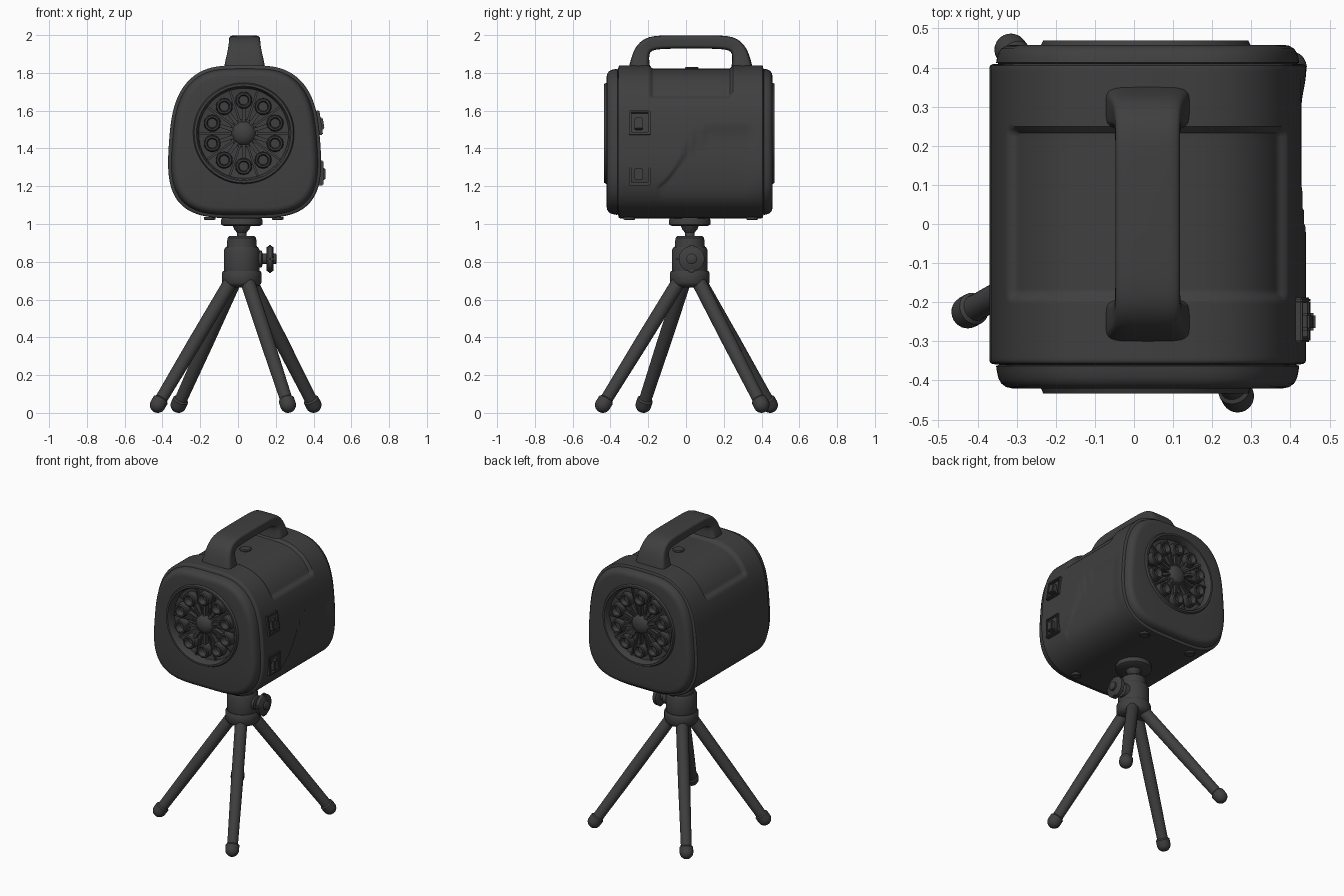
import bpy, bmesh, math
from mathutils import Vector, Matrix

if "Cube" in bpy.data.objects:
    bpy.data.objects.remove(bpy.data.objects["Cube"])

charcoal = bpy.data.materials.new("charcoal plastic")
charcoal.use_nodes = True
COLOUR = (0.05, 0.05, 0.05, 1)
charcoal.diffuse_color = COLOUR
charcoal.node_tree.nodes["Principled BSDF"].inputs["Base Color"].default_value = COLOUR

CX, CZ = 0.035, 1.435              # body axis
NX, NZ = 0.03, 1.48                # nozzle axis
TRIPOD = Vector((0.02, 0.02, 0))


def finish(name, bm, angle=35):
    bmesh.ops.recalc_face_normals(bm, faces=bm.faces)
    mesh = bpy.data.meshes.new(name)
    bm.to_mesh(mesh)
    bm.free()
    ob = bpy.data.objects.new(name, mesh)
    bpy.context.collection.objects.link(ob)
    mesh.materials.append(charcoal)
    bpy.ops.object.select_all(action='DESELECT')
    ob.select_set(True)
    bpy.context.view_layer.objects.active = ob
    bpy.ops.object.shade_smooth_by_angle(angle=math.radians(angle))
    return ob


def loft(name, rings, angle=35):
    """Skin a list of equally sized closed rings and cap both ends."""
    bm = bmesh.new()
    loops = [[bm.verts.new(p) for p in ring] for ring in rings]
    n = len(loops[0])
    for a, b in zip(loops, loops[1:]):
        for i in range(n):
            j = (i + 1) % n
            bm.faces.new((a[i], a[j], b[j], b[i]))
    bm.faces.new(loops[0])
    bm.faces.new(loops[-1])
    return finish(name, bm, angle)


def lathe(name, profile, origin, axis=(0, 0, 1), sides=32):
    """Turn (radius, height) pairs around an axis through origin."""
    turn = Vector(axis).to_track_quat('Z', 'Y')
    steps = [2 * math.pi * i / sides for i in range(sides)]
    return loft(name, [[Vector(origin) + turn @ Vector((r * math.cos(t), r * math.sin(t), h))
                        for t in steps] for r, h in profile])


def box(name, centre, size, bevel=0.006, spin=None):
    bm = bmesh.new()
    bmesh.ops.create_cube(bm, size=1)
    bmesh.ops.scale(bm, vec=size, verts=bm.verts)
    bmesh.ops.bevel(bm, geom=bm.edges[:], offset=bevel, segments=2, affect='EDGES')
    if spin:
        bm.transform(spin)
    bmesh.ops.translate(bm, vec=centre, verts=bm.verts)
    return finish(name, bm)


def power(v, n):
    return math.copysign(abs(v) ** (2 / n), v)


def smooth(a, b, v):
    t = min(max((v - a) / (b - a), 0), 1)
    return t * t * (3 - 2 * t)


# Body: rounded-square outline, narrower towards the top
SIDES = 192
outline = []
for i in range(SIDES):
    t = 2 * math.pi * i / SIDES
    dz = 0.405 * power(math.sin(t), 3.5)
    taper = 1 - 0.19 * ((dz + 0.405) / 0.81) ** 3
    outline.append((CX + 0.41 * power(math.cos(t), 3.5) * taper, CZ + dz))


def shell_ring(y, inset):
    ring = []
    # recessed grip band under the handle, and the swept panel on the left side
    band = smooth(-0.195, -0.175, y) * (1 - smooth(0.23, 0.25, y))
    sweep = 1.2 + 0.31 * smooth(-0.17, 0.13, y)
    for x, z in outline:
        d = Vector((x - CX, z - CZ))
        cut = inset
        if inset == 0:
            cut += 0.018 * band * smooth(1.66, 1.69, z)
            if x > CX:
                cut += 0.012 * (1 - smooth(sweep - 0.02, sweep, z)) * smooth(1.1, 1.25, z) \
                    * smooth(-0.16, -0.13, y) * (1 - smooth(0.3, 0.39, y))
        d *= 1 - cut / d.length
        ring.append((CX + d.x, y, CZ + d.y))
    return ring


def round_ring(y, r):
    angles = [math.atan2(z - NZ, x - NX) for x, z in outline]
    return [(NX + r * math.cos(a), y, NZ + r * math.sin(a)) for a in angles]


# (radius, depth past the seam) of the nozzle well, then (inset, depth) of the cap
well = [(0.2, 0.012), (0.238, 0.018), (0.245, 0.068), (0.25, 0.074), (0.262, 0.074), (0.268, 0.06)]
cap = [(0.06, 0.06), (0.045, 0.057), (0.032, 0.048), (0.024, 0.034), (0.02, 0.016),
       (0.018, 0.003), (0.026, 0.0), (0.008, -0.002), (0.002, -0.006)]
FRONT, BACK, BACK_SCALE = -0.36, 0.41, 0.8


def end_rings(seam, out):
    return [round_ring(seam + out * d, r) for r, d in well] + \
           [shell_ring(seam + out * d, i) for i, d in cap]


middle = [shell_ring(FRONT + 0.012 + 0.746 * k / 90, 0) for k in range(91)]
loft("body_shell", end_rings(FRONT, -1) + middle + end_rings(BACK, BACK_SCALE)[::-1], 40)

# Bubble wheels at both ends: hub, ten tubes and spokes
for end, seam, out, k in (("front", FRONT, -1, 1), ("back", BACK, 1, BACK_SCALE)):
    floor = seam + out * 0.008
    axis = (0, out, 0)
    lathe(end + "_hub", [(0.075, 0), (0.072, 0.02 * k)] +
          [(0.064 * math.cos(a * math.pi / 16), (0.02 + 0.042 * math.sin(a * math.pi / 16)) * k)
           for a in range(8)], (NX, floor, NZ), axis)
    for n in range(10):
        a = 2 * math.pi * n / 10 + math.pi / 2
        c, s = math.cos(a), math.sin(a)
        lathe(f"{end}_tube_{n}", [(0.045, 0), (0.043, 0.05 * k), (0.038, 0.056 * k), (0.03, 0.056 * k),
                                  (0.027, 0.05 * k), (0.024, 0.015 * k)],
              (NX + 0.175 * c, floor, NZ + 0.175 * s), axis, 20)
        box(f"{end}_spoke_{n}", (NX + 0.1 * c, floor + out * 0.018 * k, NZ + 0.1 * s),
            (0.1, 0.036 * k, 0.02), 0.004, Matrix.Rotation(-a, 4, 'Y'))
        b = a + math.pi / 10
        box(f"{end}_rib_{n}", (NX + 0.15 * math.cos(b), floor + out * 0.012 * k, NZ + 0.15 * math.sin(b)),
            (0.18, 0.024 * k, 0.012), 0.003, Matrix.Rotation(-b, 4, 'Y'))

# Carry handle: rounded section swept over an arch (y, z, thickness)
arch = [(-0.247, 1.74, 0.13), (-0.247, 1.82, 0.118), (-0.243, 1.87, 0.096), (-0.232, 1.92, 0.084),
        (-0.2, 1.953, 0.078), (-0.14, 1.964, 0.072)]
arch += [(0.03, 1.964, 0.07)] + [(0.05 - y, z, t) for y, z, t in reversed(arch)]
rings = []
for k, (y, z, thick) in enumerate(arch):
    p, q = arch[max(k - 1, 0)], arch[min(k + 1, len(arch) - 1)]
    along = Vector((0, q[0] - p[0], q[1] - p[1])).normalized()
    normal = Vector((0, -along.z, along.y))
    half = 0.083 + 0.03 * (1 - smooth(1.8, 1.96, z))
    rings.append([Vector((CX, y, z)) + Vector((half * power(math.cos(t), 5), 0, 0))
                  + normal * (thick / 2 * power(math.sin(t), 5))
                  for t in (2 * math.pi * i / 32 for i in range(32))])
handle = loft("handle", rings, 60)
handle.modifiers.new("soften", 'SUBSURF').levels = 2
handle.modifiers["soften"].render_levels = 2

# Button under the handle and feet below the body
lathe("top_button", [(0.036, 0), (0.036, 0.022), (0.03, 0.027)], (CX, 0.03, 1.805))
for x in (-0.15, 0.21):
    for y in (-0.3, 0.35):
        lathe("body_foot", [(0.03, 0), (0.03, 0.012), (0.025, 0.016)], (x, y, 1.037), (0, 0, -1), 20)

# Two switches on the left side: frame of four bars with a rocker
for label, z, x, lean in (("upper", 1.535, 0.423, -0.15), ("lower", 1.27, 0.434, 0)):
    tilt = Matrix.Rotation(lean, 4, 'Y')
    for s in (-1, 1):
        box(label + "_switch_side", (x, -0.245 + s * 0.05, z), (0.035, 0.014, 0.13), 0.004, tilt)
        box(label + "_switch_bar", Vector((x, -0.245, z)) + tilt @ Vector((0, 0, s * 0.058)),
            (0.035, 0.1, 0.014), 0.004, tilt)
    box(label + "_switch_rocker", (x + 0.008, -0.25, z - 0.005), (0.045, 0.045, 0.065), 0.006, tilt)

# Tripod head
lathe("mount_plate", [(0.095, 0.99), (0.11, 0.998), (0.11, 1.022), (0.1, 1.04)], TRIPOD)
lathe("neck", [(0.045, 0.9), (0.026, 0.935), (0.026, 0.955), (0.04, 0.972), (0.05, 0.995)], TRIPOD)
lathe("ball_socket", [(0.085, 0.84), (0.08, 0.875), (0.076, 0.925), (0.066, 0.937), (0.045, 0.937),
                      (0.04, 0.92)], TRIPOD)
lathe("head_barrel", [(0.09, 0.73), (0.095, 0.76), (0.095, 0.86), (0.086, 0.877), (0.07, 0.88)], TRIPOD)
lathe("leg_collar", [(0.07, 0.665), (0.095, 0.675), (0.105, 0.69), (0.105, 0.74), (0.098, 0.752),
                     (0.08, 0.752)], TRIPOD)

# Tightening knob with a wing grip
lathe("knob_stem", [(0.05, 0.0), (0.045, 0.06), (0.028, 0.065), (0.028, 0.135), (0.02, 0.14)],
      (0.065, 0.03, 0.815), (1, 0, 0))
lathe("knob_grip", [(0.055, 0.0), (0.068, 0.008), (0.068, 0.03), (0.055, 0.038)],
      (0.15, 0.03, 0.815), (1, 0, 0))
box("knob_wing", (0.17, 0.03, 0.815), (0.036, 0.045, 0.15), 0.012)
box("knob_cross_wing", (0.17, 0.01, 0.815), (0.036, 0.12, 0.035), 0.012)

# Four splayed legs with round rubber ends
for n, (x, y) in enumerate([(-0.425, -0.225), (0.265, -0.44), (-0.315, 0.445), (0.4, 0.4)]):
    tip = Vector((x, y, 0.042))
    spread = Vector((x, y, 0)) - TRIPOD
    top = TRIPOD + spread.normalized() * 0.055 + Vector((0, 0, 0.71))
    length = (tip - top).length
    lathe(f"leg_{n}", [(0.03, 0), (0.038, 0.01), (0.037, length * 0.5), (0.033, length - 0.05),
                       (0.034, length - 0.04), (0.042, length - 0.032)] +
          [(0.042 * math.cos(a * math.pi / 14), length + 0.042 * math.sin(a * math.pi / 14))
           for a in range(7)], top, tip - top, 24)
